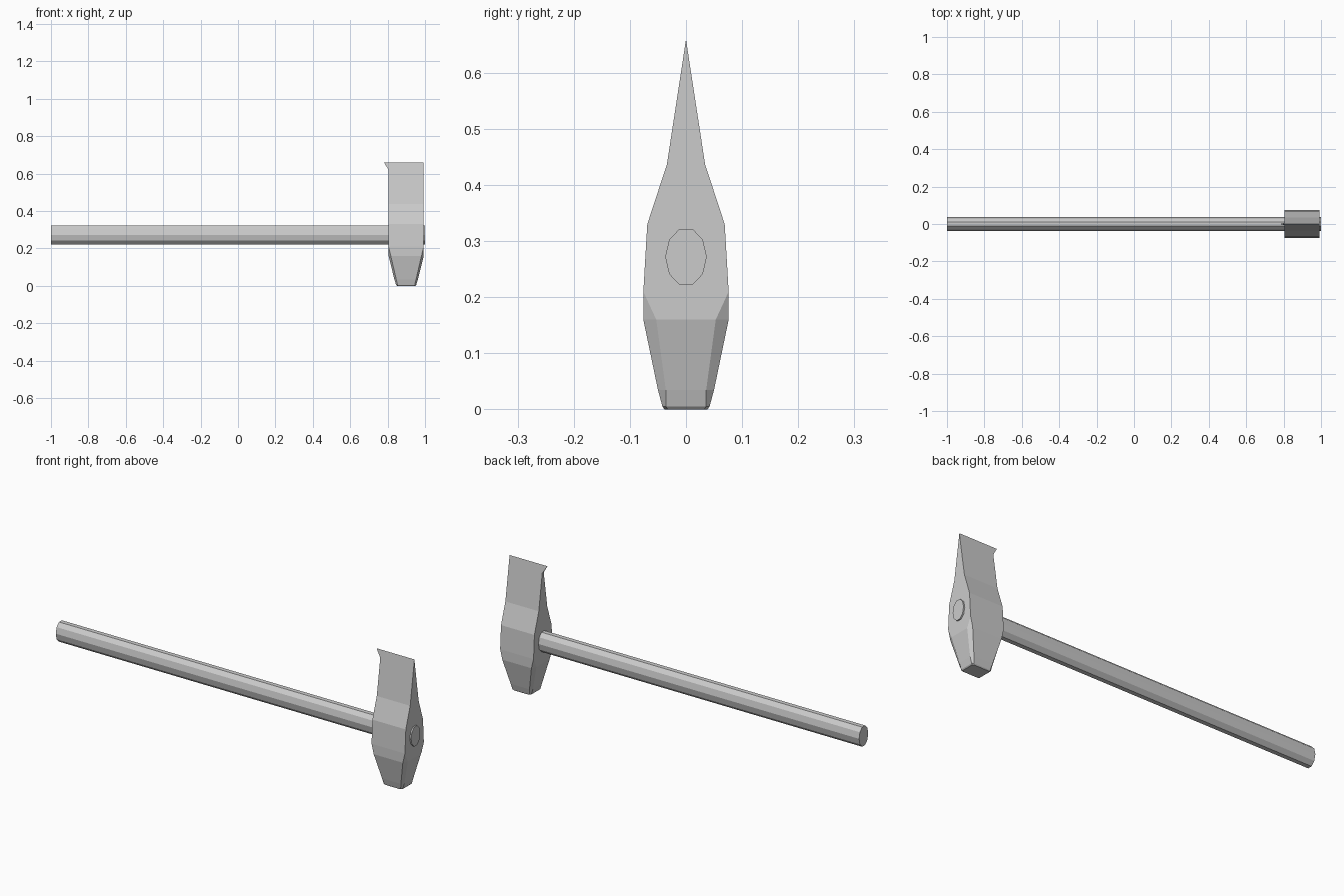
import bpy, bmesh
from math import sin, cos, tau

cube = bpy.data.objects.get("Cube")
if cube:
    bpy.data.objects.remove(cube, do_unlink=True)


def make_material(name, rgb):
    mat = bpy.data.materials.new(name)
    mat.use_nodes = True
    mat.diffuse_color = (*rgb, 1)
    mat.node_tree.nodes["Principled BSDF"].inputs["Base Color"].default_value = (*rgb, 1)
    return mat


def loft(name, rings, mat):
    """Skin a stack of equal-sized rings, cap the ends and weld collapsed corners."""
    bm = bmesh.new()
    loops = [[bm.verts.new(p) for p in ring] for ring in rings]
    n = len(loops[0])
    for a, b in zip(loops, loops[1:]):
        for i in range(n):
            j = (i + 1) % n
            bm.faces.new((a[i], a[j], b[j], b[i]))
    bm.faces.new(loops[0][::-1])
    bm.faces.new(loops[-1])
    bmesh.ops.remove_doubles(bm, verts=bm.verts, dist=0.0005)
    bmesh.ops.recalc_face_normals(bm, faces=bm.faces)
    mesh = bpy.data.meshes.new(name)
    bm.to_mesh(mesh)
    bm.free()
    mesh.materials.append(mat)
    obj = bpy.data.objects.new(name, mesh)
    bpy.context.collection.objects.link(obj)
    return obj


def section(z, x0, x1, y, cx=0, cy=0):
    """Rectangle at height z with corners cut by cx and cy."""
    return [(x0 + cx, -y, z), (x1 - cx, -y, z), (x1, cy - y, z), (x1, y - cy, z),
            (x1 - cx, y, z), (x0 + cx, y, z), (x0, y - cy, z), (x0, cy - y, z)]


def oval(x, ry=0.037, rz=0.0525, z=0.272, sides=10):
    return [(x, ry * cos(tau * i / sides), z + rz * sin(tau * i / sides))
            for i in range(sides)]


grey = make_material("plain grey", (0.6, 0.6, 0.6))

# Ten-sided oval shaft passing through the head
loft("handle", [oval(-1), oval(1)], grey)

# Head: chamfered striking face below, thin wedge with a hooked lip above
left, right = 0.805, 0.993
loft("hammer_head", [
    section(0.0, 0.850, 0.948, 0.038, 0.008, 0.006),
    section(0.005, 0.845, 0.953, 0.042, 0.008, 0.006),
    section(0.035, 0.836, 0.962, 0.050, 0.010, 0.014),
    section(0.16, left, right, 0.076, 0.012, 0.023),
    section(0.21, left, right, 0.076),
    section(0.33, left, right, 0.069),
    section(0.437, left, right, 0.034),
    section(0.62, left, right, 0.006),
    section(0.66, 0.78, right, 0.0),
], grey)
